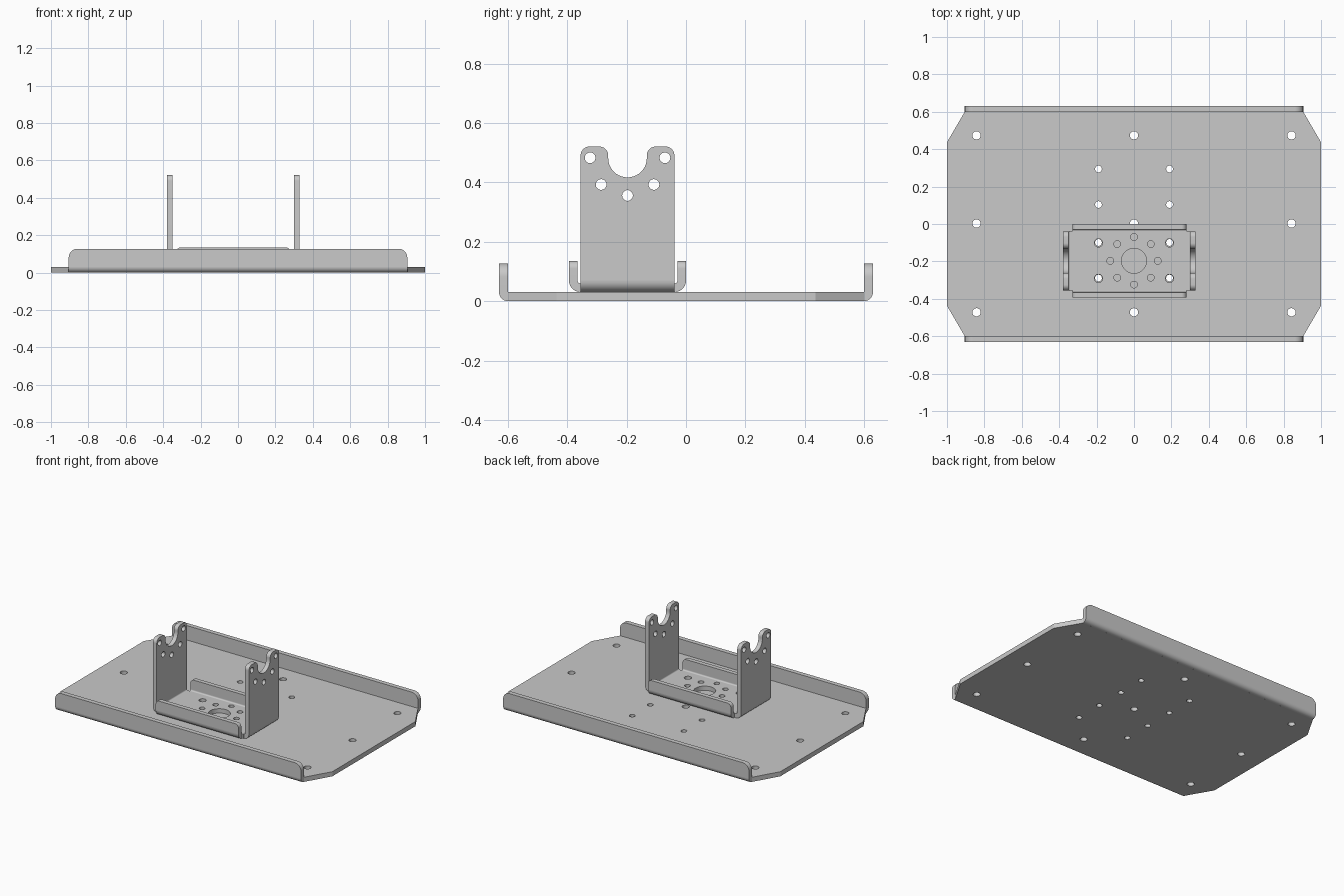
import bpy, bmesh
from math import pi, cos, sin, sqrt
from mathutils import Vector, Matrix

cube = bpy.data.objects.get("Cube")
if cube:
    bpy.data.objects.remove(cube, do_unlink=True)

COLOUR = (0.585, 0.585, 0.585, 1)
metal = bpy.data.materials.new("grey_metal")
metal.use_nodes = True
metal.diffuse_color = COLOUR
metal.node_tree.nodes["Principled BSDF"].inputs["Base Color"].default_value = COLOUR

UP = Vector((0, 0, 1))
X, Y = Vector((1, 0, 0)), Vector((0, 1, 0))


def arc(cx, cy, r, start, end, n=10):
    """Points on a circular arc."""
    angles = [start + (end - start) * i / n for i in range(n + 1)]
    return [(cx + r * cos(a), cy + r * sin(a)) for a in angles]


def circle(cx, cy, r):
    return arc(cx, cy, r, 0, 2 * pi, 28)[:-1]


def fillet(prev, corner, nxt, r, n=8):
    """Points that round off one corner."""
    p = Vector(corner)
    a, b = (Vector(prev) - p).normalized(), (Vector(nxt) - p).normalized()
    cosine = a.dot(b)
    reach = r * sqrt((1 + cosine) / (1 - cosine))
    centre = p + (a + b).normalized() * sqrt(r * r + reach * reach)
    s, e = p + a * reach - centre, p + b * reach - centre
    return [tuple(centre + s.lerp(e, i / n).normalized() * r) for i in range(n + 1)]


def sheet(name, outline, thickness, origin, u, v, holes=()):
    """Flat outline with holes in the u-v plane, thickened about that plane."""
    curve = bpy.data.curves.new(name, 'CURVE')
    curve.dimensions = '2D'
    curve.fill_mode = 'BOTH'
    curve.extrude = thickness / 2
    for loop in [outline, *[circle(*h) for h in holes]]:
        spline = curve.splines.new('POLY')
        spline.points.add(len(loop) - 1)
        for point, (x, y) in zip(spline.points, loop):
            point.co = (x, y, 0, 1)
        spline.use_cyclic_u = True
    temp = bpy.data.objects.new(name + "_outline", curve)
    bpy.context.collection.objects.link(temp)
    graph = bpy.context.evaluated_depsgraph_get()
    graph.update()
    mesh = bpy.data.meshes.new_from_object(temp.evaluated_get(graph))
    bpy.data.objects.remove(temp, do_unlink=True)
    bpy.data.curves.remove(curve)

    axes = Matrix((u, v, u.cross(v))).transposed().to_4x4()
    mesh.transform(Matrix.Translation(origin) @ axes)
    bm = bmesh.new()
    bm.from_mesh(mesh)
    bmesh.ops.remove_doubles(bm, verts=bm.verts, dist=0.0001)
    bmesh.ops.recalc_face_normals(bm, faces=bm.faces)
    bm.to_mesh(mesh)
    bm.free()
    mesh.materials.clear()
    mesh.materials.append(metal)
    ob = bpy.data.objects.new(name, mesh)
    bpy.context.collection.objects.link(ob)
    bpy.ops.object.select_all(action='DESELECT')
    ob.select_set(True)
    bpy.context.view_layer.objects.active = ob
    bpy.ops.object.shade_smooth_by_angle(angle=pi / 6)


def fold(name, edge, out, length, outline, outer, inner, holes=()):
    """Quarter bend rising from a plate edge, then an upright flange."""
    t = outer - inner
    profile = arc(0, outer, outer, -pi / 2, 0) + arc(0, outer, inner, 0, -pi / 2)
    sheet(name + "_bend", profile, length, edge, out, UP)
    sheet(name, outline, t, edge + out * (outer - t / 2), UP.cross(out), UP, holes)


def tab_outline(half, bottom, top, r):
    """Strip with two rounded upper corners."""
    a, b, c, d = (-half, bottom), (-half, top), (half, top), (half, bottom)
    return [a, *fillet(a, b, c, r), *fillet(b, c, d, r), d]


T = 0.031      # sheet thickness
HOLE = 0.022
SMALL = 0.018

# Base plate with cut corners and mounting holes
corner = [(1, 0.437), (0.905, 0.6)]
half = corner + [(-x, y) for x, y in reversed(corner)]
plate = half + [(-x, -y) for x, y in half]
holes = [(x, y, HOLE) for x in (-0.842, 0, 0.842) for y in (-0.472, 0.002, 0.474)]
holes += [(x, y, SMALL) for x in (-0.19, 0.19) for y in (-0.289, -0.099, 0.104, 0.294)]
sheet("base_plate", plate, T, Vector((0, 0, T / 2)), X, Y, holes)

# Long folded edges of the base
for side, s in (("front", -1), ("back", 1)):
    fold(f"base_{side}_flange", Y * s * 0.599, Y * s, 1.81,
         tab_outline(0.905, T, 0.127, 0.045), T, 0.0005)

# Bracket floor with centre bore and ring of small holes
MID = Vector((-0.025, -0.197, T))
OUTER, INNER = 0.038, 0.009
FT = OUTER - INNER
hx, hy = 0.354 - OUTER, 0.159
off = -MID.x
floor_holes = [(off, 0, 0.067)]
floor_holes += [(off + 0.127 * cos(k * pi / 4), 0.127 * sin(k * pi / 4), SMALL)
                for k in range(8)]
floor_holes += [(off + x, y, HOLE) for x in (-0.19, 0.19) for y in (-0.094, 0.096)]
sheet("bracket_floor", [(-hx, -hy), (hx, -hy), (hx, hy), (-hx, hy)], FT,
      MID + UP * FT / 2, X, Y, floor_holes)

# Low tabs at the front and back of the bracket
for side, s in (("front", -1), ("back", 1)):
    fold(f"bracket_{side}_tab", MID + Y * s * hy, Y * s, 0.61,
         tab_outline(0.305, OUTER, 0.104, 0.025), OUTER, INNER)

# Tall notched walls, heights measured from the bracket floor
top, notch_z, notch_r, w = 0.49, 0.451, 0.065, 0.158
a, b, c, d = (-w, OUTER), (-w, top), (-notch_r, top), (-notch_r, notch_z)
left = [a, *fillet(a, b, c, 0.03), *fillet(b, c, d, 0.03)]
wall = left + arc(0, notch_z, notch_r, pi, 2 * pi, 20)
wall += [(-x, y) for x, y in reversed(left)]
wall_holes = [(0, 0.325, SMALL)]
for s in (-1, 1):
    wall_holes += [(s * 0.126, 0.452, SMALL), (s * 0.089, 0.362, SMALL)]
for side, s in (("right", -1), ("left", 1)):
    fold(f"bracket_{side}_wall", MID + X * s * hx, X * s, 2 * w,
         wall, OUTER, INNER, wall_holes)
